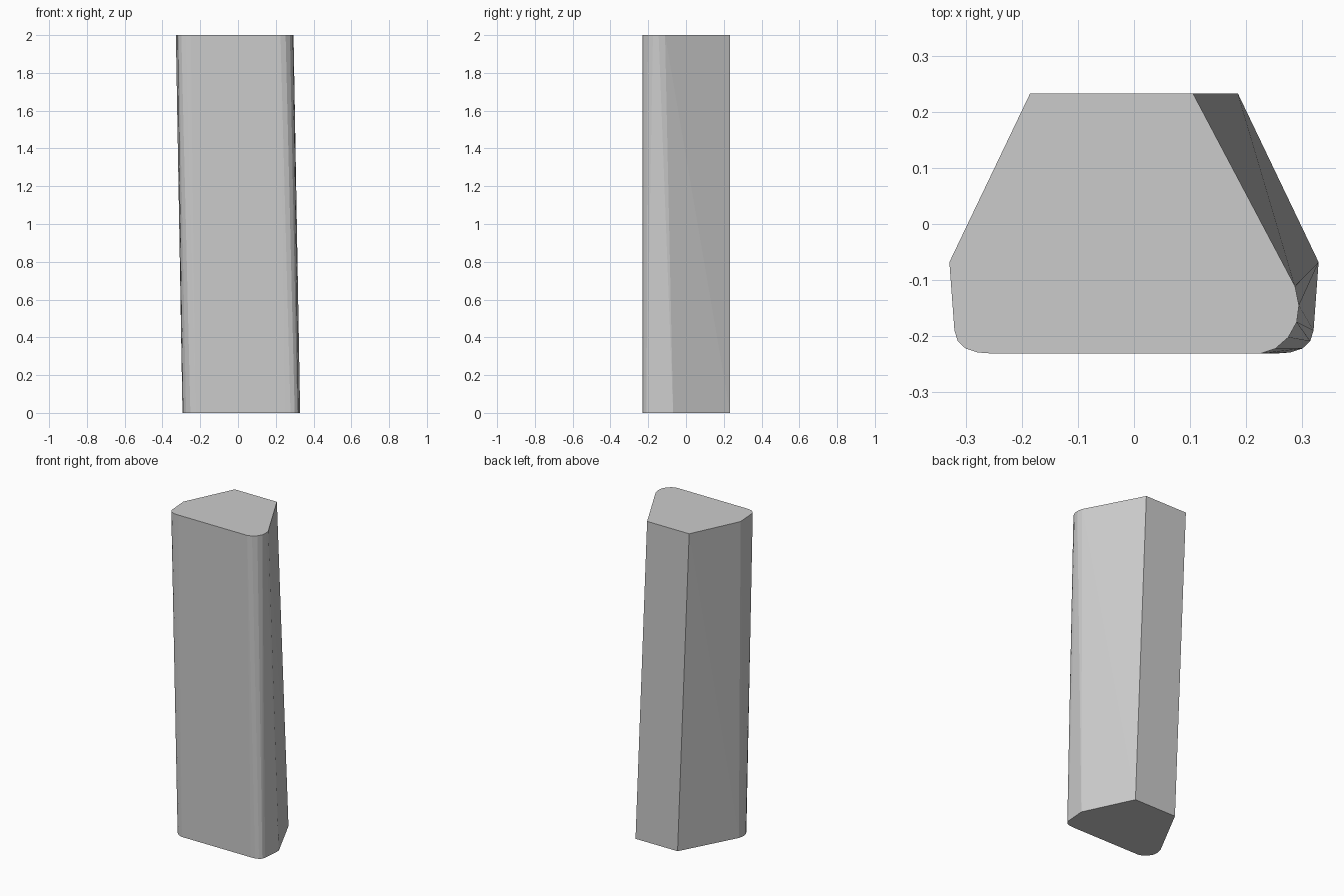
import bpy
import bmesh

if "Cube" in bpy.data.objects:
    bpy.data.objects.remove(bpy.data.objects["Cube"])

# Outline of the keystone-shaped end; the bottom end is its mirror image
outline = [
    (-0.185, 0.233), (0.105, 0.233),
    (0.287, -0.111), (0.294, -0.145), (0.290, -0.175),
    (0.275, -0.202), (0.252, -0.222), (0.225, -0.231),
    (-0.250, -0.231), (-0.278, -0.229), (-0.300, -0.222),
    (-0.314, -0.209), (-0.320, -0.190), (-0.329, -0.068),
]

bm = bmesh.new()
for sign, z in ((1, 2.0), (-1, 0.0)):
    for x, y in outline:
        bm.verts.new((sign * x, y, z))

# Skin both ends into one closed convex block
bmesh.ops.convex_hull(bm, input=bm.verts[:])
bmesh.ops.dissolve_limit(bm, angle_limit=0.001, verts=bm.verts[:], edges=bm.edges[:])
bmesh.ops.recalc_face_normals(bm, faces=bm.faces[:])

mesh = bpy.data.meshes.new("tapered_block")
bm.to_mesh(mesh)
bm.free()
block = bpy.data.objects.new("tapered_block", mesh)
bpy.context.collection.objects.link(block)
